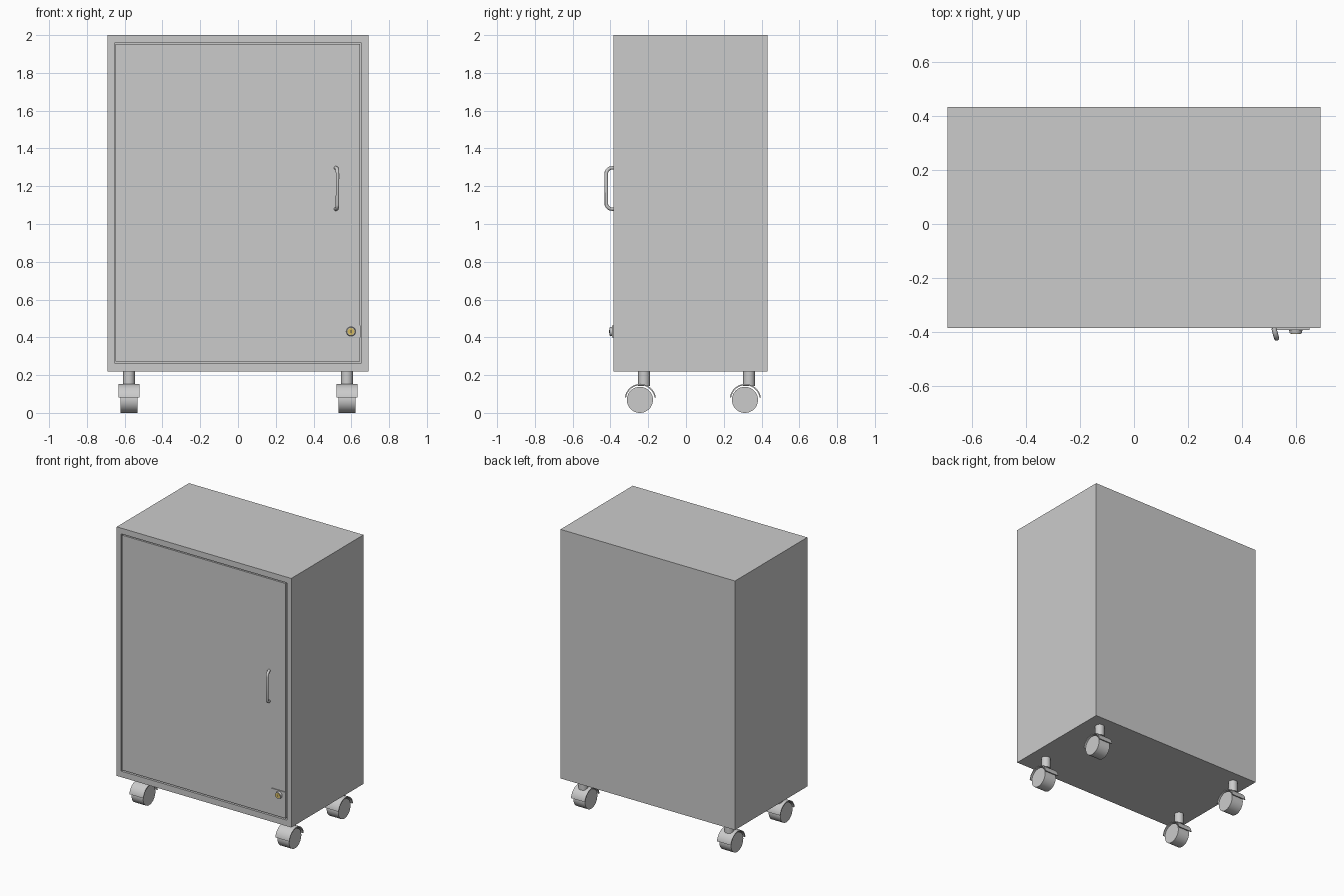
import bpy, bmesh, math
from mathutils import Vector, Matrix

if "Cube" in bpy.data.objects:
    bpy.data.objects.remove(bpy.data.objects["Cube"])


def finish(name, bm, smooth=False, color=None):
    bmesh.ops.recalc_face_normals(bm, faces=bm.faces)
    me = bpy.data.meshes.new(name)
    bm.to_mesh(me)
    bm.free()
    ob = bpy.data.objects.new(name, me)
    bpy.context.collection.objects.link(ob)
    if color:
        mat = bpy.data.materials.new(name + "_colour")
        mat.diffuse_color = color
        mat.use_nodes = True
        mat.node_tree.nodes["Principled BSDF"].inputs["Base Color"].default_value = mat.diffuse_color
        me.materials.append(mat)
    if smooth:
        bpy.ops.object.select_all(action='DESELECT')
        ob.select_set(True)
        bpy.context.view_layer.objects.active = ob
        bpy.ops.object.shade_smooth_by_angle(angle=math.radians(35))
    return ob


def add_box(bm, lo, hi):
    lo, hi = Vector(lo), Vector(hi)
    m = Matrix.Translation((lo + hi) / 2) @ Matrix.Diagonal((*(hi - lo), 1))
    bmesh.ops.create_cube(bm, size=1, matrix=m)


def box(name, lo, hi, color=None):
    bm = bmesh.new()
    add_box(bm, lo, hi)
    return finish(name, bm, color=color)


def cylinder(name, a, b, r1, r2=None, color=None, segs=32):
    a, b = Vector(a), Vector(b)
    rot = (b - a).to_track_quat('Z', 'Y').to_matrix().to_4x4()
    bm = bmesh.new()
    bmesh.ops.create_cone(bm, cap_ends=True, segments=segs, radius1=r1,
                          radius2=r1 if r2 is None else r2, depth=(b - a).length,
                          matrix=Matrix.Translation((a + b) / 2) @ rot)
    return finish(name, bm, True, color)


def prism(name, outline, offset, smooth=True):
    bm = bmesh.new()
    face = bm.faces.new([bm.verts.new(p) for p in outline])
    ext = bmesh.ops.extrude_face_region(bm, geom=[face], use_keep_orig=True)
    bmesh.ops.translate(bm, vec=offset,
                        verts=[v for v in ext['geom'] if isinstance(v, bmesh.types.BMVert)])
    return finish(name, bm, smooth)


FRONT, BACK = -0.384, 0.432

# Cabinet body: box with a door opening sunk into the front
bm = bmesh.new()
add_box(bm, (-0.69, FRONT, 0.22), (0.69, BACK, 2.0))
front = min(bm.faces, key=lambda f: f.calc_center_median().y)
bmesh.ops.inset_region(bm, faces=[front], thickness=0.036)
for v in front.verts:
    v.co.x = math.copysign(0.655, v.co.x)
    v.co.z = 1.959 if v.co.z > 1 else 0.263
ext = bmesh.ops.extrude_face_region(bm, geom=[front])
bmesh.ops.translate(bm, vec=(0, 0.78, 0),
                    verts=[v for v in ext['geom'] if isinstance(v, bmesh.types.BMVert)])
if front.is_valid:
    bmesh.ops.delete(bm, geom=[front], context='FACES_ONLY')
finish("cabinet_body", bm)

# Door slab with a narrow gap all round
box("door", (-0.648, FRONT - 0.001, 0.273), (0.646, FRONT + 0.035, 1.952))

# Bent tube handle leaning slightly sideways
path = [(0, 1.297), (0.02, 1.297)]
for cz, start in ((1.267, 90), (1.109, 0)):
    for i in range(1, 7):
        t = math.radians(start - 15 * i)
        path.append((0.008 + 0.03 * math.cos(t), cz + 0.03 * math.sin(t)))
    if start == 90:
        path[1] = (0.008, 1.297)
path.append((0, 1.079))
curve = bpy.data.curves.new("handle_path", 'CURVE')
curve.dimensions = '3D'
curve.bevel_depth = 0.0095
curve.bevel_resolution = 3
curve.use_fill_caps = True
sp = curve.splines.new('POLY')
sp.points.add(len(path) - 1)
for p, (d, z) in zip(sp.points, path):
    p.co = (0.517 + 0.26 * d, FRONT - d, z, 1)
sp.use_smooth = True
handle = bpy.data.objects.new("door_handle", curve)
bpy.context.collection.objects.link(handle)

# Lock plate, rounded on its left end
ZL = 0.431
outline = [(0.648, FRONT, ZL - 0.032), (0.648, FRONT, ZL + 0.032)]
for i in range(17):
    t = math.pi / 2 + math.pi * i / 16
    outline.append((0.542 + 0.032 * math.cos(t), FRONT, ZL + 0.032 * math.sin(t)))
prism("lock_plate", outline, (0, -0.007, 0))

# Lock collar, brass core and keyhole
XL = 0.598
cylinder("lock_collar", (XL, FRONT, ZL), (XL, FRONT - 0.02, ZL), 0.027, 0.022)
cylinder("lock_core", (XL, FRONT - 0.01, ZL), (XL, FRONT - 0.022, ZL), 0.018,
         color=(0.65, 0.48, 0.12, 1))
box("keyhole", (XL - 0.002, FRONT - 0.0228, ZL - 0.009),
    (XL + 0.002, FRONT - 0.015, ZL + 0.009), color=(0.08, 0.07, 0.05, 1))

# Four casters: wheel, curved hood and stem
for ylab, y in (("front", -0.244), ("rear", 0.312)):
    for xlab, x in (("left", -0.577), ("right", 0.577)):
        tag = f"{ylab}_{xlab}"
        cylinder("wheel_" + tag, (x - 0.046, y, 0.069), (x + 0.046, y, 0.069), 0.069, segs=40)
        arc = [math.radians(8 + 164 * i / 24) for i in range(25)]
        pts = [(r, t) for r, seq in ((0.083, arc), (0.076, arc[::-1])) for t in seq]
        prism("hood_" + tag, [(x - 0.055, y + 0.002 + r * math.cos(t), 0.07 + r * math.sin(t))
                              for r, t in pts], (0.11, 0, 0))
        cylinder("stem_" + tag, (x, y + 0.022, 0.142), (x, y + 0.022, 0.222), 0.031)
